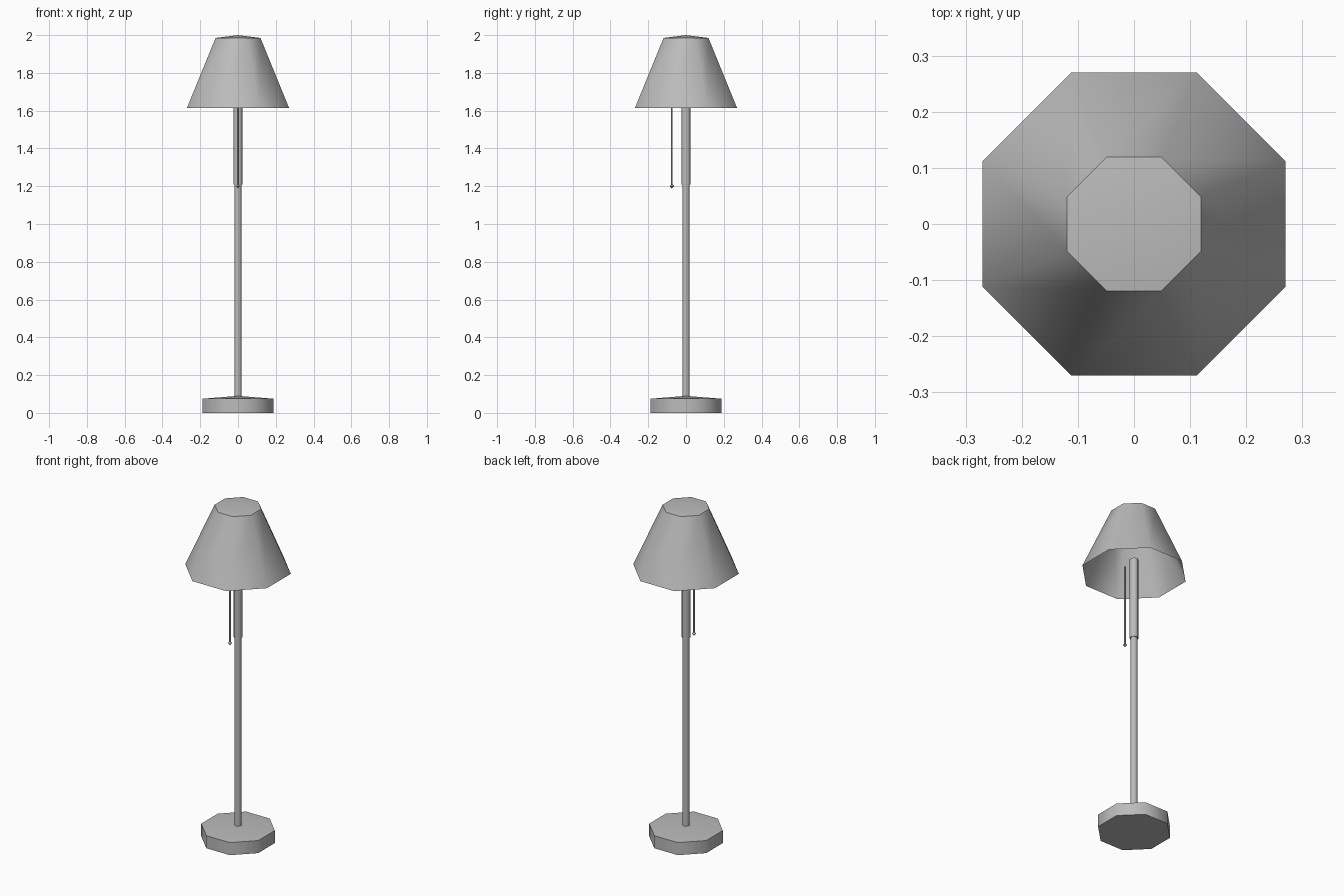
import bpy, bmesh, math

cube = bpy.data.objects.get("Cube")
if cube:
    bpy.data.objects.remove(cube, do_unlink=True)

grey = bpy.data.materials.new("plain_grey")
grey.use_nodes = True
colour = (0.5, 0.5, 0.5, 1)
grey.diffuse_color = colour
grey.node_tree.nodes["Principled BSDF"].inputs["Base Color"].default_value = colour


def lathe(name, profile, sides=8, y=0.0):
    """Turn (half width, height) points, listed bottom to top, into a faceted solid."""
    bm = bmesh.new()
    rings = []
    for half, z in profile:
        radius = half / math.cos(math.pi / sides)
        count = sides if half > 0 else 1
        angles = [2 * math.pi * (i + 0.5) / sides for i in range(count)]
        rings.append([bm.verts.new((radius * math.cos(a), y + radius * math.sin(a), z))
                      for a in angles])
    for low, high in zip(rings, rings[1:]):
        for i in range(sides):
            j = (i + 1) % sides
            corners = [low[i % len(low)], low[j % len(low)],
                       high[j % len(high)], high[i % len(high)]]
            bm.faces.new(list(dict.fromkeys(corners)))
    mesh = bpy.data.meshes.new(name)
    bm.to_mesh(mesh)
    bm.free()
    mesh.materials.append(grey)
    obj = bpy.data.objects.new(name, mesh)
    bpy.context.collection.objects.link(obj)
    bpy.ops.object.select_all(action='DESELECT')
    obj.select_set(True)
    bpy.context.view_layer.objects.active = obj
    bpy.ops.object.shade_smooth_by_angle(angle=math.radians(50))
    return obj


# Weighted foot with a slightly domed top
lathe("base", [(0, 0), (0.188, 0), (0.188, 0.075), (0, 0.09)])

# Stem and the thicker sleeve that carries the bulb
lathe("pole", [(0, 0.07), (0.018, 0.07), (0.018, 1.22), (0, 1.22)])
lathe("sleeve", [(0, 1.21), (0.023, 1.21), (0.023, 1.7), (0, 1.7)])

# Open-bottomed shade with a shallow cap
lathe("shade", [(0.27, 1.615), (0.119, 1.985), (0, 2.0)])

# Pull cord and its bead, hanging in front of the sleeve
lathe("pull_cord", [(0, 1.2), (0.004, 1.2), (0.004, 1.69), (0, 1.69)], 6, -0.075)
lathe("pull_bead", [(0, 1.188), (0.01, 1.201), (0, 1.214)], 6, -0.075)
